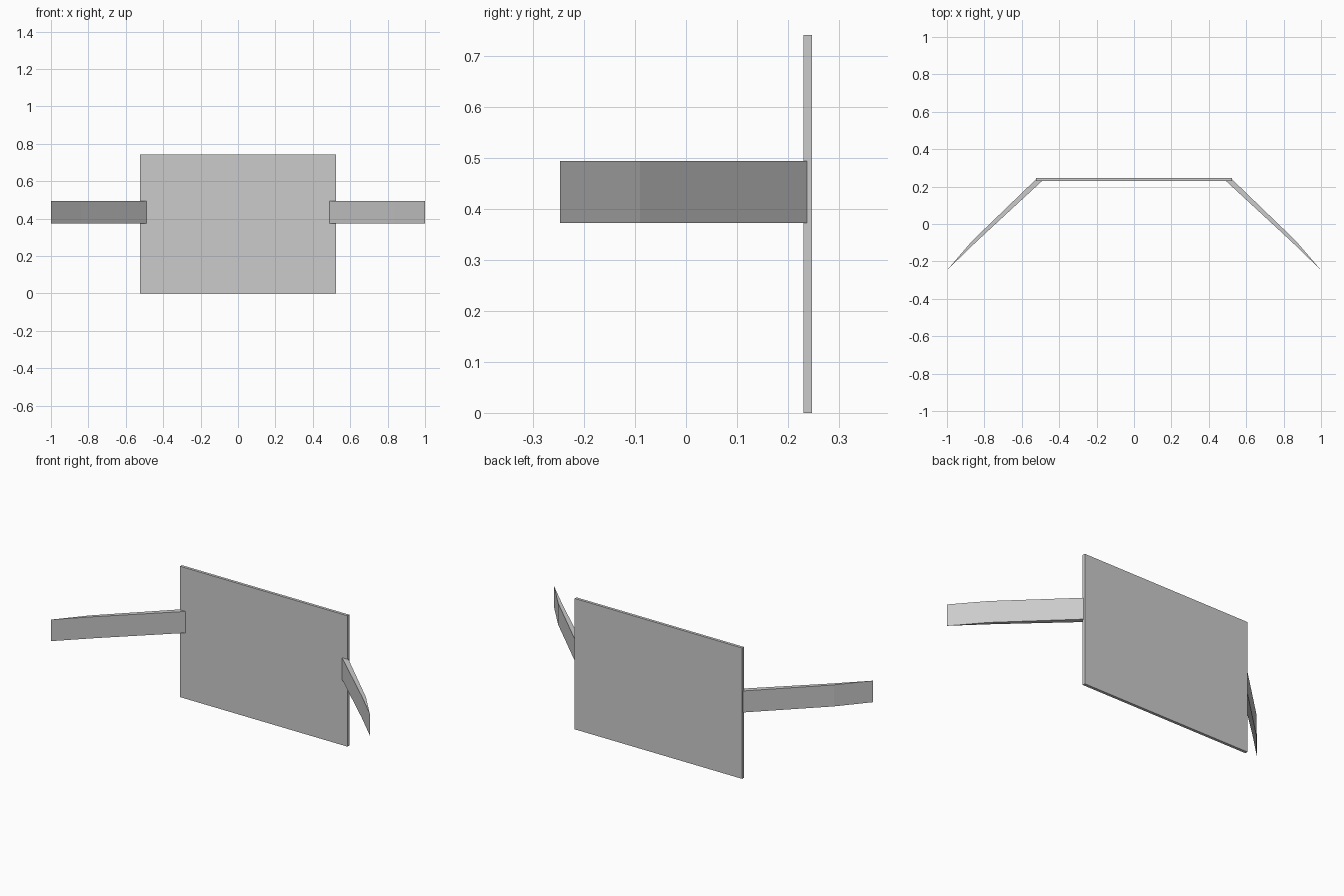
import bpy
import bmesh

cube = bpy.data.objects.get("Cube")
if cube:
    bpy.data.objects.remove(cube, do_unlink=True)

grey = bpy.data.materials.new("light_grey")
grey.use_nodes = True
colour = (0.6, 0.6, 0.6, 1)
grey.diffuse_color = colour
grey.node_tree.nodes["Principled BSDF"].inputs["Base Color"].default_value = colour


def extrude_outline(name, outline, bottom, top):
    """Raise a plan outline into a flat-sided solid."""
    bm = bmesh.new()
    face = bm.faces.new([bm.verts.new((x, y, bottom)) for x, y in outline])
    raised = bmesh.ops.extrude_face_region(bm, geom=[face])["geom"]
    verts = [v for v in raised if isinstance(v, bmesh.types.BMVert)]
    bmesh.ops.translate(bm, verts=verts, vec=(0, 0, top - bottom))
    bmesh.ops.recalc_face_normals(bm, faces=bm.faces)
    mesh = bpy.data.meshes.new(name)
    bm.to_mesh(mesh)
    bm.free()
    mesh.materials.append(grey)
    obj = bpy.data.objects.new(name, mesh)
    bpy.context.collection.objects.link(obj)
    return obj


# Upright rectangular panel
half_width, front, back = 0.525, 0.231, 0.247
extrude_outline("panel", [(-half_width, front), (half_width, front),
                          (half_width, back), (-half_width, back)], 0, 0.742)

# Tapered arms sweeping forward from the panel's sides to a sharp tip
arm_outline = [(0.485, 0.236), (0.84, -0.092), (1.0, -0.247),
               (0.865, -0.09), (0.525, 0.238)]
for side, name in ((1, "left_arm"), (-1, "right_arm")):
    extrude_outline(name, [(side * x, y) for x, y in arm_outline], 0.373, 0.495)
